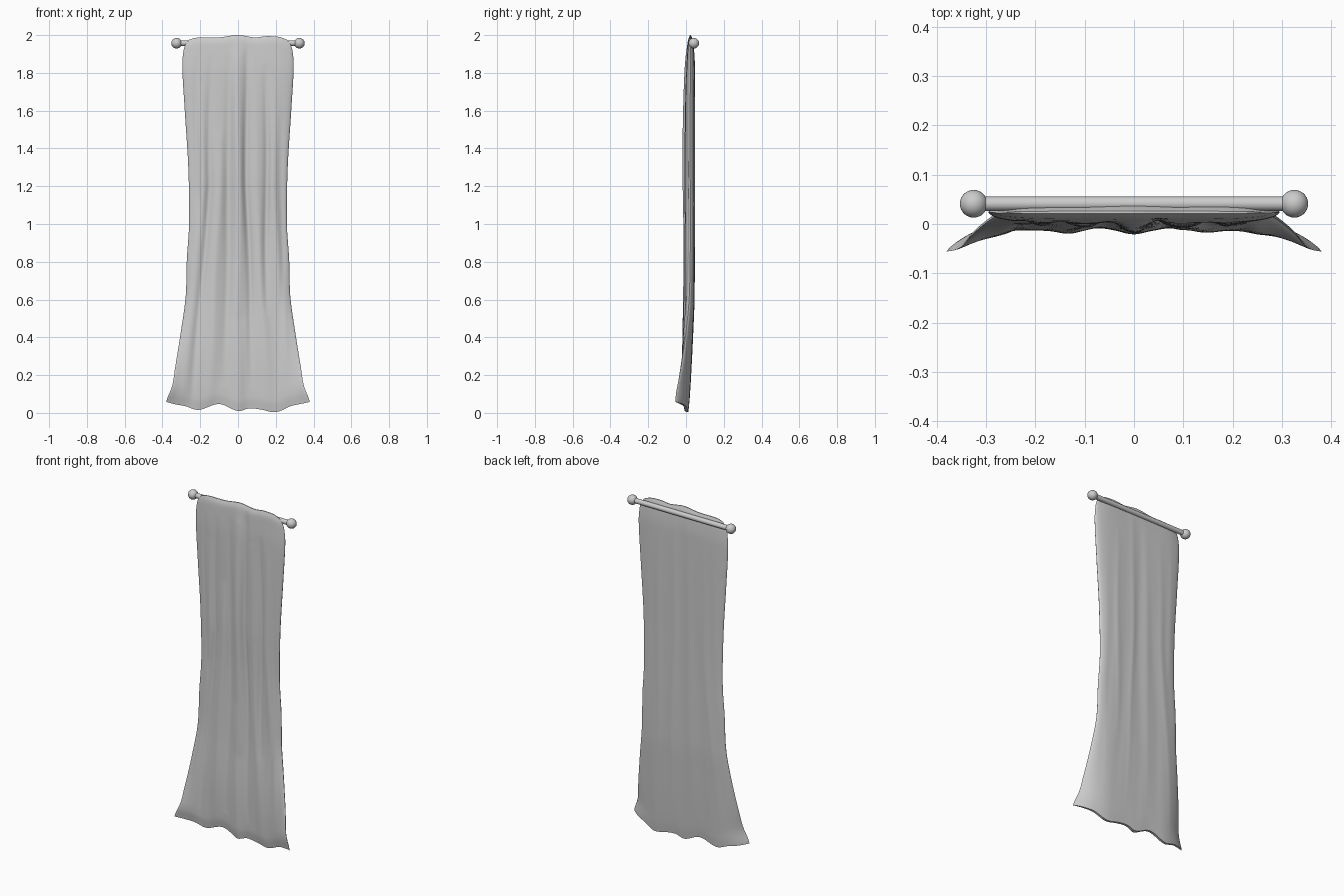
import bpy, bmesh, math

if "Cube" in bpy.data.objects:
    bpy.data.objects.remove(bpy.data.objects["Cube"])

def lerp_table(table, x):
    """Smooth interpolation through (position, value) pairs."""
    if x <= table[0][0]:
        return table[0][1]
    for i in range(len(table) - 1):
        (a, p), (b, q) = table[i], table[i + 1]
        if x <= b:
            t = (x - a) / (b - a)
            m0 = (q - table[i - 1][1]) / (b - table[i - 1][0]) if i else (q - p) / (b - a)
            m1 = (table[i + 2][1] - p) / (table[i + 2][0] - a) if i + 2 < len(table) else (q - p) / (b - a)
            h = b - a
            return ((2*t**3 - 3*t**2 + 1) * p + (t**3 - 2*t**2 + t) * h * m0
                    + (3*t**2 - 2*t**3) * q + (t**3 - t**2) * h * m1)
    return table[-1][1]

# profiles along the height
WIDTH = [(0, .38), (.02, .375), (.1, .348), (.2, .333), (.4, .303), (.6, .277), (.8, .271), (1, .259),
         (1.3, .263), (1.6, .281), (1.85, .295), (1.93, .29), (1.97, .28), (2, .26)]
FRONT = [(0, 0), (.06, -.008), (.3, -.012), (.6, -.004), (1, .002), (1.3, -.001),
         (1.8, .001), (1.95, .009), (1.98, .013), (2, .021)]
BACK = [(0, .014), (.06, .02), (.2, .028), (.4, .037), (.6, .044), (1.2, .046),
        (1.85, .046), (1.95, .04), (1.98, .034), (2, .026)]
WING = [(0, -.062), (.06, -.057), (.15, -.042), (.3, -.022), (.5, -.006), (.7, 0), (2, 0)]
# hem lines across the width
HEM = [(-.38, .058), (-.33, .045), (-.28, .036), (-.21, .016), (-.1, .047), (0, .01),
       (.06, .024), (.12, .018), (.2, .004), (.28, .036), (.33, .047), (.38, .058)]
TOP = [(-.26, 1.975), (-.22, 1.986), (-.1, 1.988), (0, 2), (.09, 1.988), (.15, 1.994), (.22, 1.99), (.26, 1.975)]
# folds: x at bottom, x at top, low end, high end, depth, half width
FOLDS = [(.02, 0, .5, 2.0, -.018, .03), (.08, .045, .1, 2.05, .013, .016),
         (-.07, -.05, .1, 1.9, .011, .022), (.15, .15, .5, 1.85, .012, .016),
         (-.25, -.15, .0, 1.9, .011, .018), (-.15, -.10, 0, 1.5, -.011, .03),
         (.16, .095, 0, 1.8, -.009, .028), (-.3, -.19, 0, 1.75, -.008, .025),
         (.27, .19, 0, 1.8, -.009, .025), (.0, -.02, -.3, .8, -.009, .03),
         (.23, .23, .2, 1.6, .007, .018), (-.13, -.22, .9, 1.9, .006, .015)]

def folds(x, z):
    y = 0
    for x0, x1, lo, hi, depth, hw in FOLDS:
        if lo < z < hi:
            c = x0 + (x1 - x0) * min(z / 1.2, 1) + .004 * math.sin(z * 6 + x0 * 40)
            y += depth * math.sin(math.pi * (z - lo) / (hi - lo)) ** .7 * math.exp(-((x - c) / hw) ** 2)
    return y

# curtain: closed cloth, folded at the front and smoother behind
NU, NV = 90, 110
bm = bmesh.new()
rings = []
for j in range(NV + 1):
    s = j / NV
    t = 2 * (s * .5 + .5 * (1 - math.cos(math.pi * s)) / 2)
    w = lerp_table(WIDTH, t)
    front, back = [], []
    for i in range(NU + 1):
        u = math.sin((i / NU - .5) * math.pi) * .5 + (i / NU - .5)
        x = u * w
        lo, hi = lerp_table(HEM, x), lerp_table(TOP, x)
        z = lo + (hi - lo) * t / 2
        fall = math.sqrt(max(0, 1 - abs(u) ** 5))
        yf, yb = lerp_table(FRONT, t), lerp_table(BACK, t)
        wing = lerp_table(WING, t) * abs(u) ** 5
        mid, half = (yf + yb) / 2, (yb - yf) / 2
        f = folds(x, t) * min(1, (2 - t) * 8 + .15)
        a = mid - half * fall + f * fall + wing
        b = mid + half * fall + f * .15 * fall + wing
        front.append(bm.verts.new((x, min(a, b - .001), z)))
        if 0 < i < NU:
            back.append(bm.verts.new((x, b, z)))
    rings.append(front + back[::-1])
n = len(rings[0])
for r, q in zip(rings, rings[1:]):
    for k in range(n):
        m = (k + 1) % n
        bm.faces.new((r[k], r[m], q[m], q[k]))
# close the lower and upper hems
for r in (rings[0], rings[-1]):
    for i in range(NU):
        quad = [r[i], r[i + 1], r[(n - i - 1) % n], r[(n - i) % n]]
        bm.faces.new(list(dict.fromkeys(quad)))
bmesh.ops.recalc_face_normals(bm, faces=bm.faces)
mesh = bpy.data.meshes.new("curtain")
bm.to_mesh(mesh)
bm.free()
curtain = bpy.data.objects.new("curtain", mesh)
bpy.context.collection.objects.link(curtain)

def smooth(ob, name):
    ob.name = name
    bpy.ops.object.select_all(action='DESELECT')
    ob.select_set(True)
    bpy.context.view_layer.objects.active = ob
    bpy.ops.object.shade_smooth_by_angle(angle=math.radians(50))

smooth(curtain, "curtain")

# rod and round end knobs
bpy.ops.mesh.primitive_cylinder_add(vertices=32, radius=.0145, depth=.63,
                                    location=(0, .041, 1.957), rotation=(0, math.pi / 2, 0))
smooth(bpy.context.object, "curtain_rod")
for side, label in ((-1, "left"), (1, "right")):
    bpy.ops.mesh.primitive_uv_sphere_add(segments=32, ring_count=16, radius=.028,
                                         location=(side * .325, .041, 1.957))
    smooth(bpy.context.object, "rod_knob_" + label)
